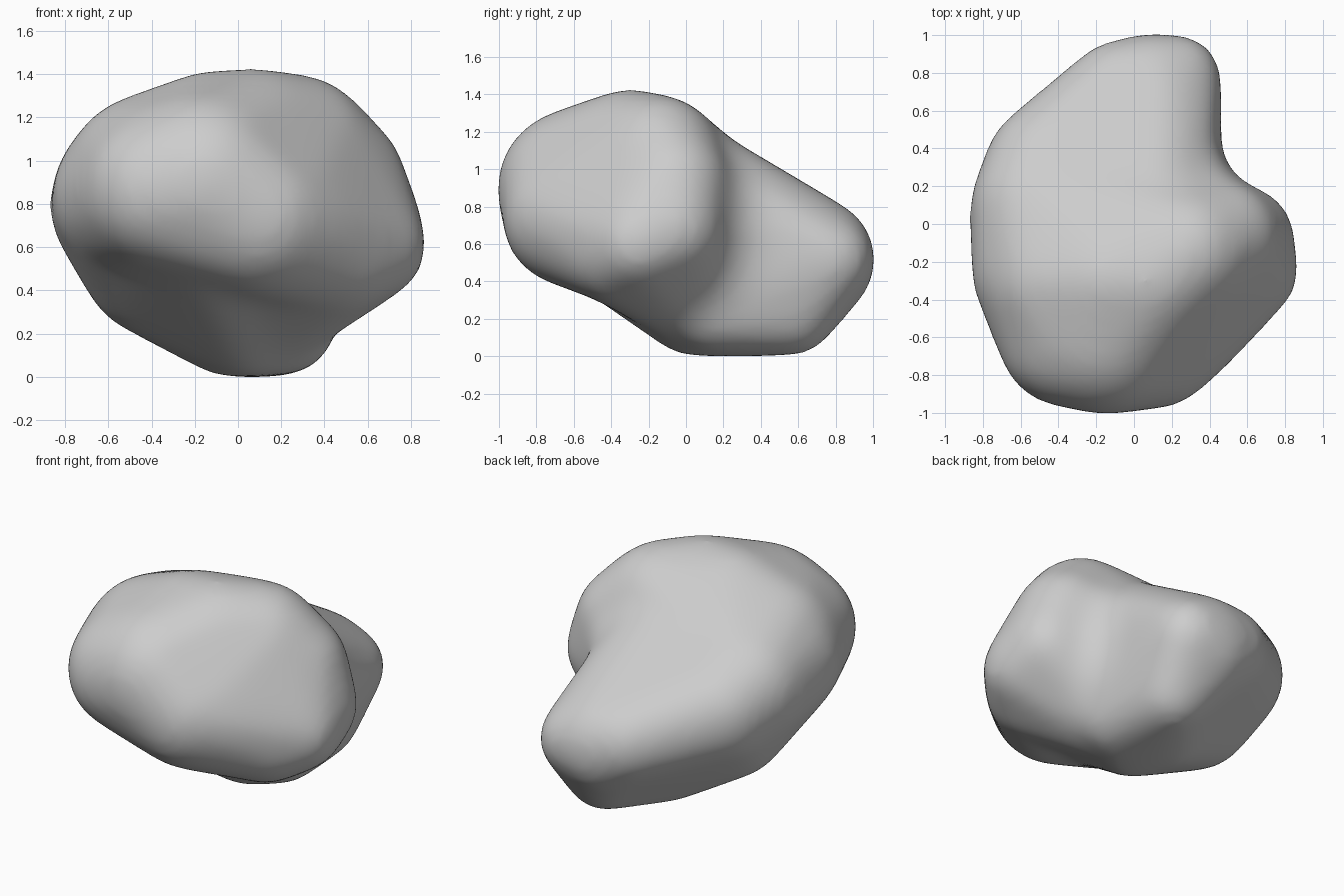
import bpy, bmesh
from mathutils import Matrix

cube = bpy.data.objects.get("Cube")
if cube:
    bpy.data.objects.remove(cube, do_unlink=True)

FILLET = 0.2    # extra radius that is taken off again to round the valleys
SHRINK = 0.018  # what the smoothing eats away

# Rounded masses as (x, y, z, radius); shared ones join the lobes
CROWN = [
    (-0.12, -0.3, 1.07, 0.32),
    (0.08, -0.3, 1.07, 0.33),
]
SHARED = CROWN + [
    (-0.15, -0.58, 0.88, 0.42),   # brow
    (-0.5, -0.25, 0.82, 0.35),    # flank, front half
    (-0.5, 0.08, 0.78, 0.36),     # flank, back half
    (-0.42, -0.3, 0.92, 0.36),    # shoulder
]
CHEEK = [
    (0.28, -0.15, 1.04, 0.33),
    (0.45, -0.35, 0.56, 0.29),
    (0.28, -0.54, 0.68, 0.29),
]
FRONT_LOBE = SHARED + CHEEK + [
    (0.1, -0.62, 0.72, 0.35),
    (-0.35, -0.6, 0.85, 0.36),
]
SIDE_LOBE = CROWN + CHEEK + [
    (0.47, -0.07, 0.9, 0.29),
    (0.57, -0.08, 0.67, 0.27),
    (0.62, -0.25, 0.59, 0.24),
    (0.18, 0.0, 0.28, 0.22),
]
BACK_LOBE = SHARED + [
    (-0.45, 0.3, 0.7, 0.33),
    (-0.4, 0.1, 0.49, 0.3),
    (0.09, 0.68, 0.5, 0.32),
    (0.23, 0.77, 0.5, 0.22),
    (-0.08, 0.7, 0.55, 0.26),
    (0.15, 0.6, 0.65, 0.22),
    (0.05, 0.02, 0.22, 0.22),
    (0.22, 0.14, 0.23, 0.22),
    (0.18, 0.57, 0.22, 0.22),
    (-0.05, 0.25, 0.25, 0.25),
]


def lobe_mesh(masses):
    """Wrap a convex skin around a group of spheres."""
    bm = bmesh.new()
    for x, y, z, r in masses:
        bmesh.ops.create_icosphere(bm, subdivisions=3, radius=r + FILLET,
                                   matrix=Matrix.Translation((x, y, z)))
    bmesh.ops.delete(bm, geom=bm.faces[:], context='FACES_ONLY')
    bmesh.ops.convex_hull(bm, input=bm.verts[:])
    inside = [v for v in bm.verts if not v.link_faces]
    bmesh.ops.delete(bm, geom=inside, context='VERTS')
    loose = [e for e in bm.edges if not e.link_faces]
    bmesh.ops.delete(bm, geom=loose, context='EDGES')
    bmesh.ops.recalc_face_normals(bm, faces=bm.faces[:])
    mesh = bpy.data.meshes.new("lobe")
    bm.to_mesh(mesh)
    bm.free()
    return mesh


# All lobes in one mesh
body = bmesh.new()
for masses in (FRONT_LOBE, SIDE_LOBE, BACK_LOBE):
    lobe = lobe_mesh(masses)
    body.from_mesh(lobe)
    bpy.data.meshes.remove(lobe)
mesh = bpy.data.meshes.new("boulder")
body.to_mesh(mesh)
body.free()
boulder = bpy.data.objects.new("boulder", mesh)
bpy.context.collection.objects.link(boulder)


def fuse_and_soften(label, voxel, iterations):
    fuse = boulder.modifiers.new("fuse " + label, 'REMESH')
    fuse.mode = 'VOXEL'
    fuse.voxel_size = voxel
    soften = boulder.modifiers.new("soften " + label, 'SMOOTH')
    soften.factor = 0.5
    soften.iterations = iterations


# Fuse the swollen lobes, draw the skin back in, then fuse and soften again
fuse_and_soften("swollen", 0.035, 12)
draw_in = boulder.modifiers.new("draw in", 'DISPLACE')
draw_in.mid_level = 0
draw_in.strength = SHRINK - FILLET
fuse_and_soften("final", 0.03, 25)

bpy.context.view_layer.objects.active = boulder
boulder.select_set(True)
for name in [m.name for m in boulder.modifiers]:
    bpy.ops.object.modifier_apply(modifier=name)
boulder.data.polygons.foreach_set("use_smooth", [True] * len(boulder.data.polygons))

# Stand it on the ground
lowest = min(v.co.z for v in boulder.data.vertices)
boulder.data.transform(Matrix.Translation((0, 0, -lowest)))

# Plain grey stone
stone = bpy.data.materials.new("grey stone")
stone.use_nodes = True
grey = (0.61, 0.61, 0.61, 1)
stone.diffuse_color = grey
shader = next(n for n in stone.node_tree.nodes if n.type == 'BSDF_PRINCIPLED')
shader.inputs["Base Color"].default_value = grey
boulder.data.materials.append(stone)
